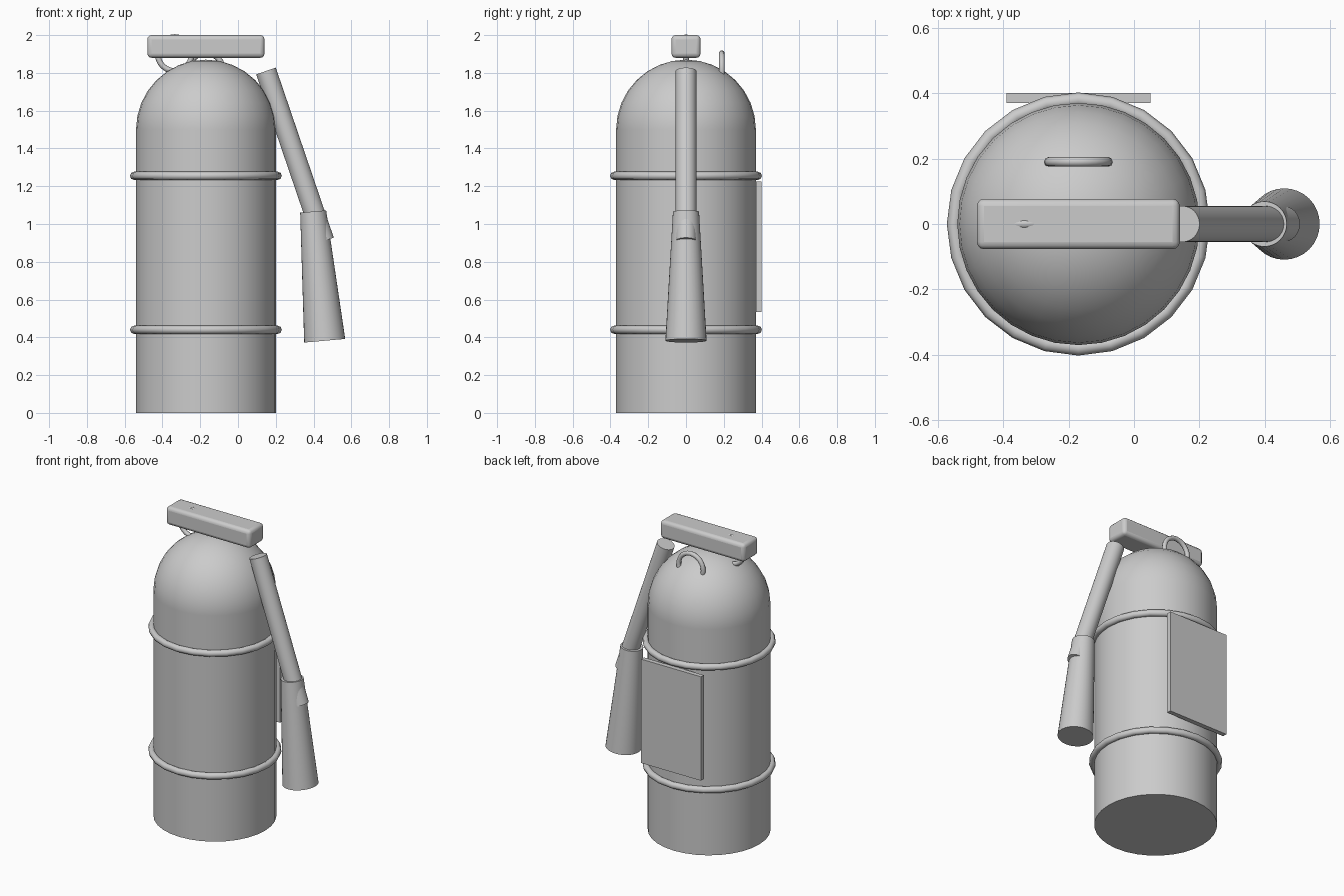
import bpy
import math
from mathutils import Vector

cube = bpy.data.objects.get("Cube")
if cube:
    bpy.data.objects.remove(cube, do_unlink=True)

# One plain grey for every part
GREY = (0.6, 0.6, 0.6, 1.0)
grey = bpy.data.materials.new("plain grey")
grey.use_nodes = True
grey.diffuse_color = GREY
grey.node_tree.nodes["Principled BSDF"].inputs["Base Color"].default_value = GREY

AXIS_X = -0.17   # tank centre line
RADIUS = 0.37
SHOULDER = 1.5   # height where the dome begins


def finish(name, smooth=True):
    obj = bpy.context.object
    obj.name = name
    obj.data.materials.append(grey)
    if smooth:
        bpy.ops.object.shade_smooth_by_angle(angle=math.radians(40))
    return obj


def tapered_tube(name, start, end, r_start, r_end):
    """Capped round bar running from start to end."""
    start, end = Vector(start), Vector(end)
    axis = end - start
    bpy.ops.mesh.primitive_cone_add(
        vertices=32, radius1=r_start, radius2=r_end, depth=axis.length,
        location=(start + end) / 2,
        rotation=axis.to_track_quat('Z', 'Y').to_euler())
    return finish(name)


def ring(name, location, major, minor, upright=False, segments=24):
    bpy.ops.mesh.primitive_torus_add(
        major_radius=major, minor_radius=minor, major_segments=segments,
        minor_segments=8, location=location,
        rotation=(math.pi / 2 if upright else 0, 0, 0))
    obj = finish(name, smooth=False)
    bpy.ops.object.shade_smooth()
    return obj


def box(name, location, size, bevel=0):
    bpy.ops.mesh.primitive_cube_add(size=1, location=location)
    obj = bpy.context.object
    obj.scale = size
    bpy.ops.object.transform_apply(location=False, rotation=False, scale=True)
    if bevel:
        mod = obj.modifiers.new("Rounded edges", 'BEVEL')
        mod.width = bevel
        mod.segments = 3
    return finish(name, smooth=bool(bevel))


# Tank body and domed top
tapered_tube("tank_body", (AXIS_X, 0, 0), (AXIS_X, 0, SHOULDER), RADIUS, RADIUS)
bpy.ops.mesh.primitive_uv_sphere_add(
    segments=32, ring_count=16, radius=RADIUS, location=(AXIS_X, 0, SHOULDER))
finish("tank_dome")

# Bands around the tank
for name, z in (("lower_band", 0.44), ("upper_band", 1.255)):
    ring(name, (AXIS_X, 0, z), 0.38, 0.022)

# Handle, with the two wire loops near it
box("handle", (AXIS_X, 0, 1.94), (0.62, 0.154, 0.12), bevel=0.022)
ring("handle_loop", (-0.335, 0, 1.9), 0.09, 0.015, upright=True)
ring("pin_loop", (AXIS_X, 0.19, 1.815), 0.09, 0.015, upright=True)

# Hose and discharge horn
tapered_tube("hose", (0.148, 0, 1.81), (0.455, 0, 0.91), 0.055, 0.055)
tapered_tube("horn", (0.398, 0, 1.066), (0.459, 0, 0.382), 0.069, 0.109)

# Label plate on the back
box("label_plate", (AXIS_X, 0.385, 0.88), (0.44, 0.03, 0.69))
